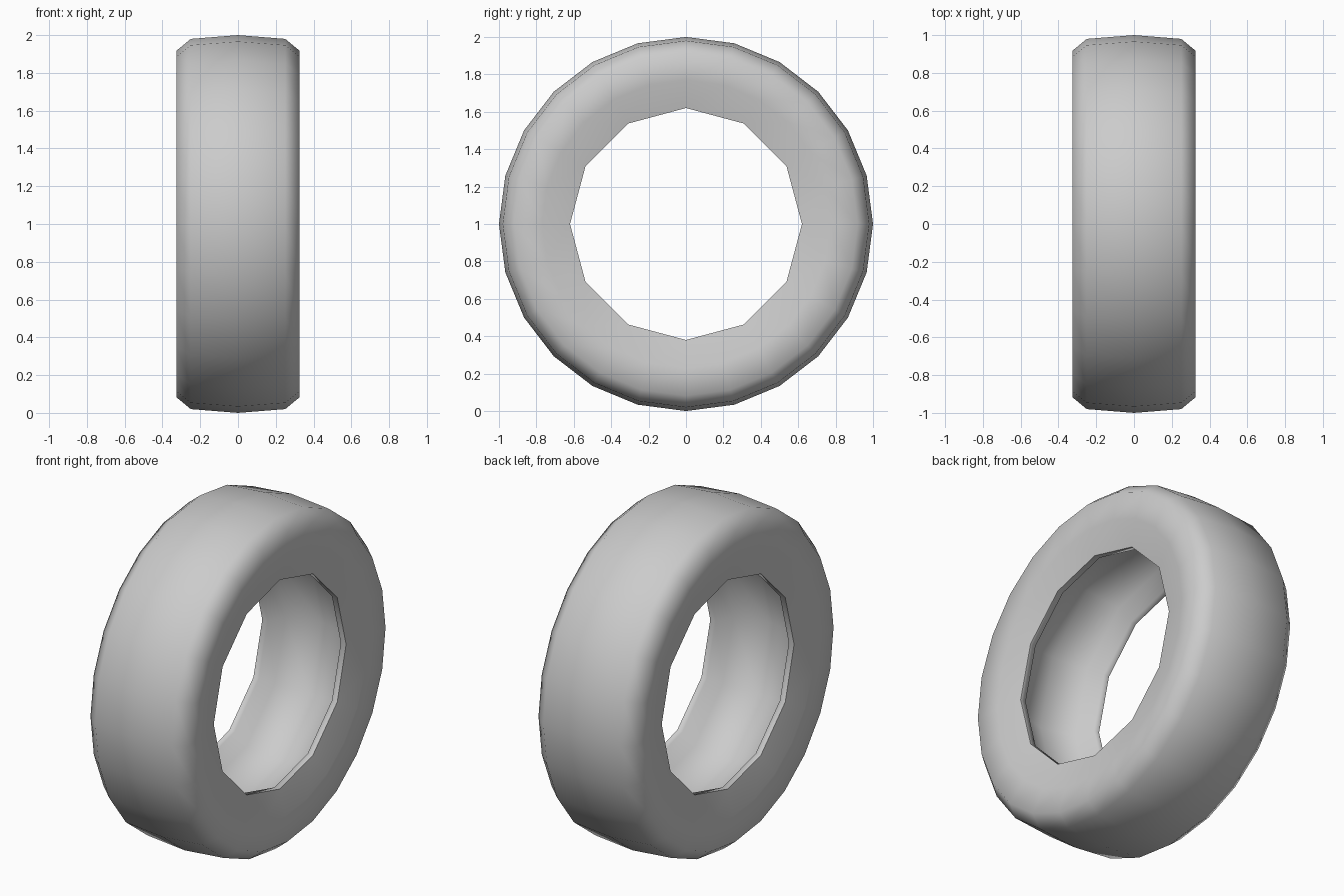
import bpy, bmesh, math

if "Cube" in bpy.data.objects:
    bpy.data.objects.remove(bpy.data.objects["Cube"])

# Half cross-section: (x, radius, number of sides), tread centre round to inner groove
half = [(0.25, 0.98, 24), (0.325, 0.918, 24), (0.312, 0.77, 24),
        (0.275, 0.62, 12), (0.24, 0.62, 12), (0.20, 0.73, 12)]
profile = ([(0, 1.0, 24)] + half + [(0, 0.78, 12)]
           + [(-x, r, n) for x, r, n in reversed(half)])

bm = bmesh.new()


def ring(x, r, n):
    # Circle of vertices around the x axis
    return [bm.verts.new((x, r * math.cos(2 * math.pi * i / n),
                          1 + r * math.sin(2 * math.pi * i / n))) for i in range(n)]


def bridge(a, b):
    # Join two rings; a 24-sided ring steps down to 12 sides with triangles
    if len(a) < len(b):
        a, b = b, a
    n, m = len(a), len(b)
    if n == m:
        for i in range(n):
            j = (i + 1) % n
            bm.faces.new((a[i], a[j], b[j], b[i]))
        return
    for i in range(m):
        j = (i + 1) % m
        p, q, s = a[2 * i], a[2 * i + 1], a[(2 * i + 2) % n]
        bm.faces.new((p, q, b[i]))
        bm.faces.new((q, b[j], b[i]))
        bm.faces.new((q, s, b[j]))


# Tyre
rings = [ring(*p) for p in profile]
for k in range(len(rings)):
    bridge(rings[k], rings[(k + 1) % len(rings)])
bmesh.ops.recalc_face_normals(bm, faces=bm.faces)
mesh = bpy.data.meshes.new("tyre")
bm.to_mesh(mesh)
bm.free()
tyre = bpy.data.objects.new("tyre", mesh)
bpy.context.collection.objects.link(tyre)
bpy.context.view_layer.objects.active = tyre
tyre.select_set(True)
bpy.ops.object.shade_smooth_by_angle(angle=math.radians(73))
